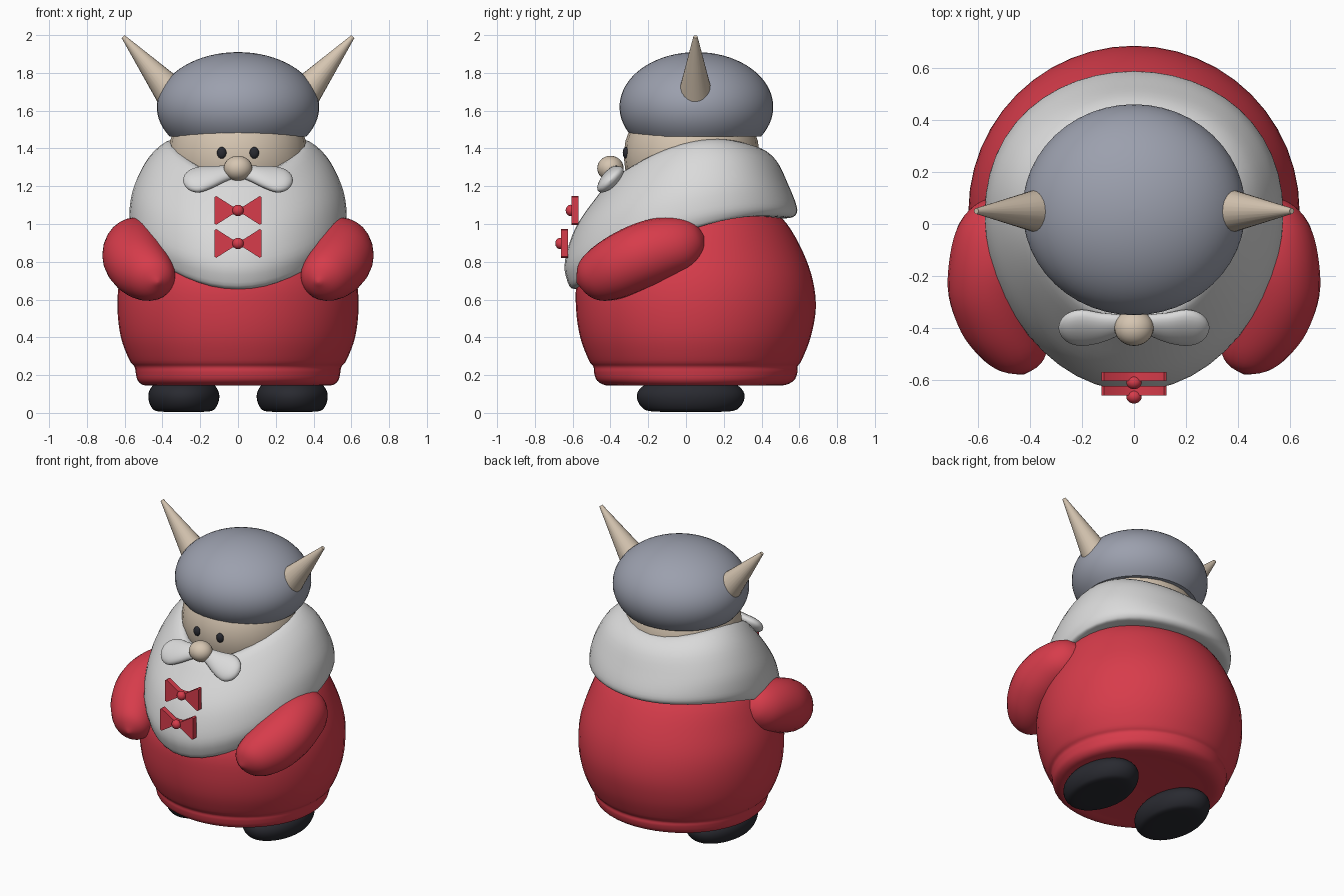
import bpy, bmesh, math
from mathutils import Vector, Matrix

if "Cube" in bpy.data.objects:
    bpy.data.objects.remove(bpy.data.objects["Cube"])


def material(name, rgb):
    mat = bpy.data.materials.new(name)
    mat.use_nodes = True
    mat.diffuse_color = (*rgb, 1)
    mat.node_tree.nodes["Principled BSDF"].inputs["Base Color"].default_value = (*rgb, 1)
    return mat


RED = material("red cloth", (0.68, 0.045, 0.07))
WHITE = material("beard white", (0.7, 0.7, 0.7))
GREY = material("helmet grey", (0.33, 0.35, 0.42))
SKIN = material("skin and horn", (0.67, 0.56, 0.44))
BLACK = material("boot black", (0.022, 0.023, 0.03))


def finish(name, bm, mat, mirror=False, angle=40):
    """Turn a bmesh into a named, shaded object, mirrored over x if asked."""
    bmesh.ops.recalc_face_normals(bm, faces=bm.faces[:])
    mesh = bpy.data.meshes.new(name)
    bm.to_mesh(mesh)
    bm.free()
    mesh.materials.append(mat)
    obj = bpy.data.objects.new(name, mesh)
    bpy.context.collection.objects.link(obj)
    bpy.ops.object.select_all(action="DESELECT")
    obj.select_set(True)
    bpy.context.view_layer.objects.active = obj
    bpy.ops.object.shade_smooth_by_angle(angle=math.radians(angle))
    if mirror:
        obj.modifiers.new("Mirror", "MIRROR").use_mirror_merge = False
    return obj


def spline(rows, steps=4):
    """Fill in smooth rows between the given ones (Catmull-Rom)."""
    out = []
    for i in range(len(rows) - 1):
        a, b, c, d = (rows[max(0, min(len(rows) - 1, i + k))] for k in (-1, 0, 1, 2))
        for j in range(steps):
            t = j / steps
            out.append([0.5 * (2 * q + (r - p) * t + (2 * p - 5 * q + 4 * r - s) * t * t
                               + (3 * q - p - 3 * r + s) * t ** 3)
                        for p, q, r, s in zip(a, b, c, d)])
    return out + [list(rows[-1])]


def loft(rings):
    """Skin a stack of equal rings and cap both ends."""
    bm = bmesh.new()
    loops = [[bm.verts.new(p) for p in ring] for ring in rings]
    n = len(loops[0])
    for low, high in zip(loops, loops[1:]):
        for i in range(n):
            j = (i + 1) % n
            bm.faces.new((low[i], low[j], high[j], high[i]))
    bm.faces.new(loops[0])
    bm.faces.new(loops[-1])
    return bm


def bend(front, side, back, s):
    return side + (back - front) / 2 * s + ((back + front) / 2 - side) * s * s


def egg_ring(row, n=48):
    """Ring from half width, then y and z at the front, side and back."""
    rx, yf, ys, yb, zf, zs, zb = row
    ring = []
    for i in range(n):
        a = math.tau * i / n
        s = math.sin(a)
        ring.append((rx * math.cos(a), bend(yf, ys, yb, s), bend(zf, zs, zb, s)))
    return ring


def tube_rings(rows, u, v, n=24):
    """Rings from centre and two radii along the fixed directions u and v."""
    return [[Vector(r[:3]) + u * r[3] * math.cos(math.tau * i / n)
             + v * r[4] * math.sin(math.tau * i / n) for i in range(n)] for r in rows]


def ellipsoid(name, centre, radii, mat, mirror=False):
    bm = bmesh.new()
    bmesh.ops.create_uvsphere(bm, u_segments=24, v_segments=14, radius=1)
    bmesh.ops.transform(bm, verts=bm.verts[:],
                        matrix=Matrix.Translation(centre) @ Matrix.Diagonal((*radii, 1)))
    return finish(name, bm, mat, mirror)


# Round body with a hem lip: height, half width, front y, back y
body_rows = [(0.15, 0.40, -0.35, 0.42), (0.145, 0.49, -0.42, 0.51), (0.17, 0.53, -0.47, 0.57),
             (0.215, 0.542, -0.487, 0.59), (0.245, 0.548, -0.49, 0.59), (0.28, 0.575, -0.515, 0.613),
             (0.4, 0.62, -0.56, 0.66), (0.55, 0.638, -0.582, 0.687), (0.7, 0.628, -0.575, 0.672),
             (0.85, 0.585, -0.5, 0.62), (1.0, 0.52, -0.42, 0.535), (1.12, 0.42, -0.3, 0.42)]
finish("body", loft([egg_ring((rx, yf, 0.05, yb, z, z, z))
                     for z, rx, yf, yb in spline(body_rows)]), RED)

# Beard wraps the whole neck and hangs low in front
beard_rows = [(0.28, -0.28, 0.03, 0.30, 1.2, 1.38, 1.34),
              (0.36, -0.375, 0.03, 0.375, 1.25, 1.435, 1.405),
              (0.47, -0.475, 0.05, 0.475, 1.14, 1.35, 1.34),
              (0.55, -0.585, 0.05, 0.545, 0.98, 1.2, 1.2),
              (0.575, -0.64, 0.04, 0.587, 0.81, 1.07, 1.09),
              (0.567, -0.632, 0.04, 0.578, 0.71, 1.0, 1.045),
              (0.54, -0.59, 0.04, 0.53, 0.655, 0.975, 1.03),
              (0.44, -0.46, 0.04, 0.42, 0.70, 0.99, 1.03)]
finish("beard", loft([egg_ring(r) for r in spline(beard_rows)]), WHITE, angle=60)

# Head and face
ellipsoid("head", (0, 0.03, 1.36), (0.37, 0.36, 0.35), SKIN)
ellipsoid("nose", (0, -0.4, 1.295), (0.076, 0.07, 0.066), SKIN)
ellipsoid("eyes", (0.086, -0.317, 1.377), (0.025, 0.018, 0.031), BLACK, True)

# Moustache wings lie along the slope of the beard
wing = [(0, -0.385, 1.275, 0.03, 0.02), (0.06, -0.39, 1.268, 0.05, 0.03),
        (0.13, -0.4, 1.25, 0.073, 0.037), (0.2, -0.4, 1.236, 0.09, 0.04),
        (0.25, -0.4, 1.232, 0.075, 0.035), (0.28, -0.4, 1.232, 0.042, 0.02),
        (0.291, -0.4, 1.232, 0.004, 0.002)]
finish("moustache", loft(tube_rings(spline(wing), Vector((0, 0.72, 0.69)),
                                    Vector((0, -0.69, 0.72)))), WHITE, True)

# Helmet: an ellipsoid cut flat at the brim
helmet_rings = []
for i in range(25):
    a = math.radians(-33 + 122.5 * i / 24)
    c, z = math.cos(a), 1.62 + 0.29 * math.sin(a)
    helmet_rings.append(egg_ring((0.43 * c, 0.055 - 0.407 * c, 0.055, 0.055 + 0.407 * c, z, z, z)))
finish("helmet", loft(helmet_rings), GREY)

# Horns
base, tip = Vector((0.35, 0.05, 1.69)), Vector((0.608, 0.05, 1.992))
axis = (tip - base).normalized()
across = Vector((0, 1, 0))
finish("horns", loft(tube_rings([(*base, 0.09, 0.09), (*tip, 0.011, 0.011)],
                                across, axis.cross(across))), SKIN, True)

# Bent arms resting on the belly
arm = [(0.545, 0.095, 0.935, 0.006), (0.55, 0.07, 0.93, 0.075), (0.55, 0, 0.905, 0.135),
       (0.55, -0.12, 0.873, 0.165), (0.545, -0.25, 0.825, 0.172), (0.51, -0.38, 0.765, 0.163),
       (0.465, -0.48, 0.72, 0.135), (0.44, -0.54, 0.70, 0.088), (0.425, -0.578, 0.69, 0.006)]
along = Vector((-0.12, -0.67, -0.245)).normalized()
up = Vector((1, 0, 0)).cross(along).normalized()
finish("arms", loft(tube_rings([(*r, r[3]) for r in spline(arm)], up.cross(along), up)), RED, True)

# Boots
boot = [(0.006, 0.1), (0.008, 0.72), (0.03, 0.91), (0.08, 1), (0.125, 0.95), (0.16, 0.75), (0.17, 0.3)]
finish("boots", loft(tube_rings([(0.287, 0.025, z, 0.188 * k, 0.285 * k) for z, k in spline(boot)],
                                Vector((1, 0, 0)), Vector((0, 1, 0)), 36)), BLACK, True, 60)

# Two bow ties with round knots
for label, y, z in (("upper", -0.588, 1.072), ("lower", -0.643, 0.897)):
    outline = [(0.0, 0.018), (0.03, 0.022), (0.115, 0.076), (0.125, 0.07)]
    rings = [[(x, y + sy * 0.018, z + sz * h) for sy, sz in ((-1, -1), (1, -1), (1, 1), (-1, 1))]
             for x, h in outline]
    finish(label + "_bow", loft(rings), RED, True, 30)
    ellipsoid(label + "_knot", (0, y - 0.022, z), (0.03, 0.027, 0.03), RED)
